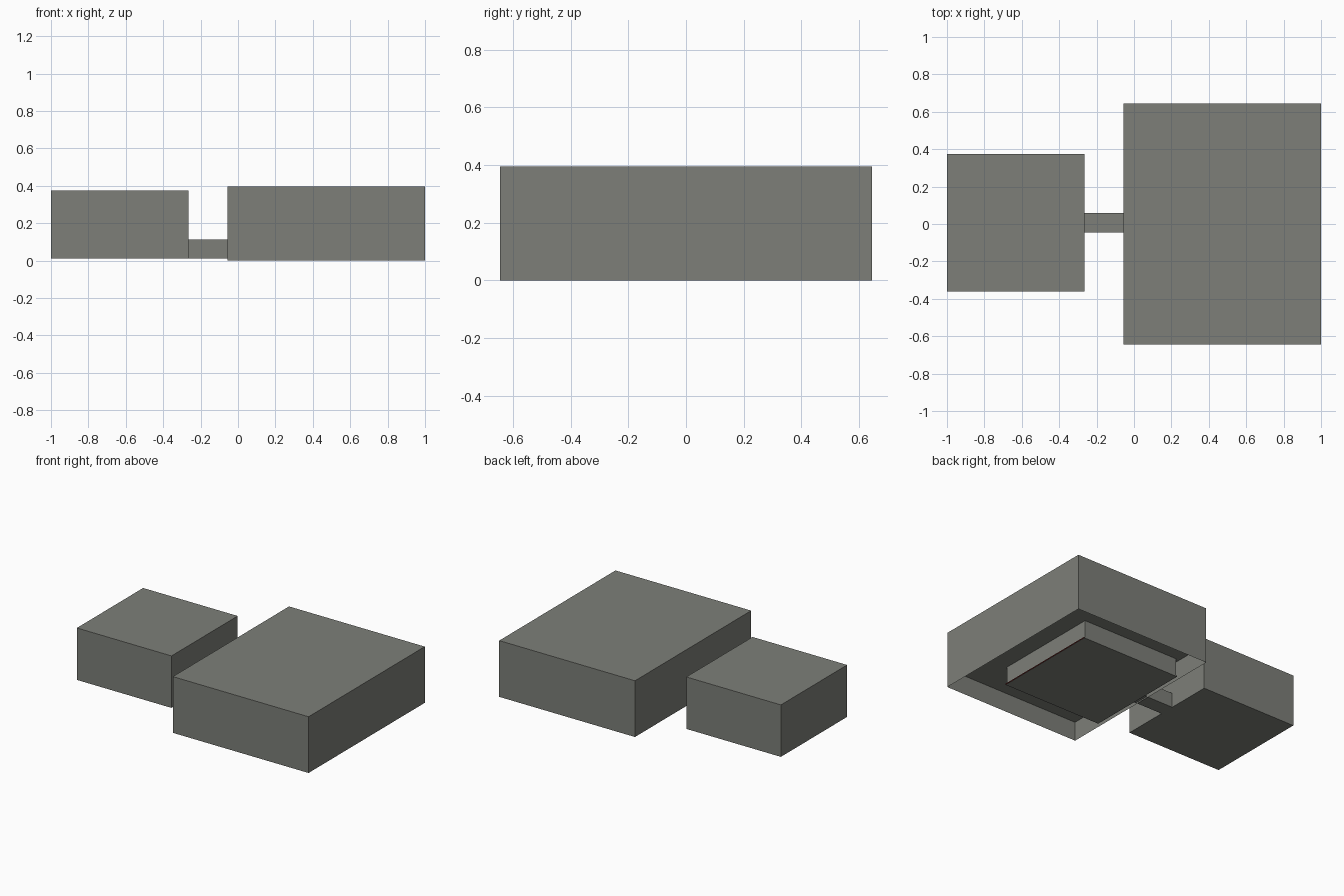
import bpy, bmesh

if "Cube" in bpy.data.objects:
    bpy.data.objects.remove(bpy.data.objects["Cube"])


def mat(name, c):
    m = bpy.data.materials.new(name)
    m.diffuse_color = (*c, 1)
    m.use_nodes = True
    m.node_tree.nodes["Principled BSDF"].inputs["Base Color"].default_value = m.diffuse_color
    return m


GREY = mat("concrete grey", (0.205, 0.212, 0.19))
RED = mat("dark red trim", (0.08, 0.01, 0.008))


def box(name, x0, x1, y0, y1, z0, z1):
    bm = bmesh.new()
    bmesh.ops.create_cube(bm, size=1)
    for v in bm.verts:
        v.co = ((x0, x1)[v.co.x > 0], (y0, y1)[v.co.y > 0], (z0, z1)[v.co.z > 0])
    me = bpy.data.meshes.new(name)
    bm.to_mesh(me)
    bm.free()
    ob = bpy.data.objects.new(name, me)
    bpy.context.collection.objects.link(ob)
    me.materials.append(GREY)
    return ob


# Main hall: thin skirt walls around a recess on the underside
hall = box("main_hall", -0.055, 1, -0.645, 0.645, 0, 0.395)
bm = bmesh.new()
bm.from_mesh(hall.data)
bm.normal_update()
under = [f for f in bm.faces if f.normal.z < -0.5]
bmesh.ops.inset_region(bm, faces=under, thickness=0.003)
for v in under[0].verts:
    v.co.z = 0.132
bm.to_mesh(hall.data)
bm.free()

# Smaller block and the passage joining it to the hall
box("small_block", -1, -0.265, -0.36, 0.375, 0.01, 0.375)
box("passage", -0.265, -0.03, -0.045, 0.06, 0.01, 0.112)

# Foundation block inside the recess, with its base plate
box("foundation", -0.025, 0.725, -0.383, 0.383, 0.009, 0.132)
plate = box("base_plate", -0.03, 0.735, -0.388, 0.388, 0.001, 0.009)
plate.data.materials.append(RED)
for p in plate.data.polygons:
    if p.normal.x > 0.5:
        p.material_index = 1
